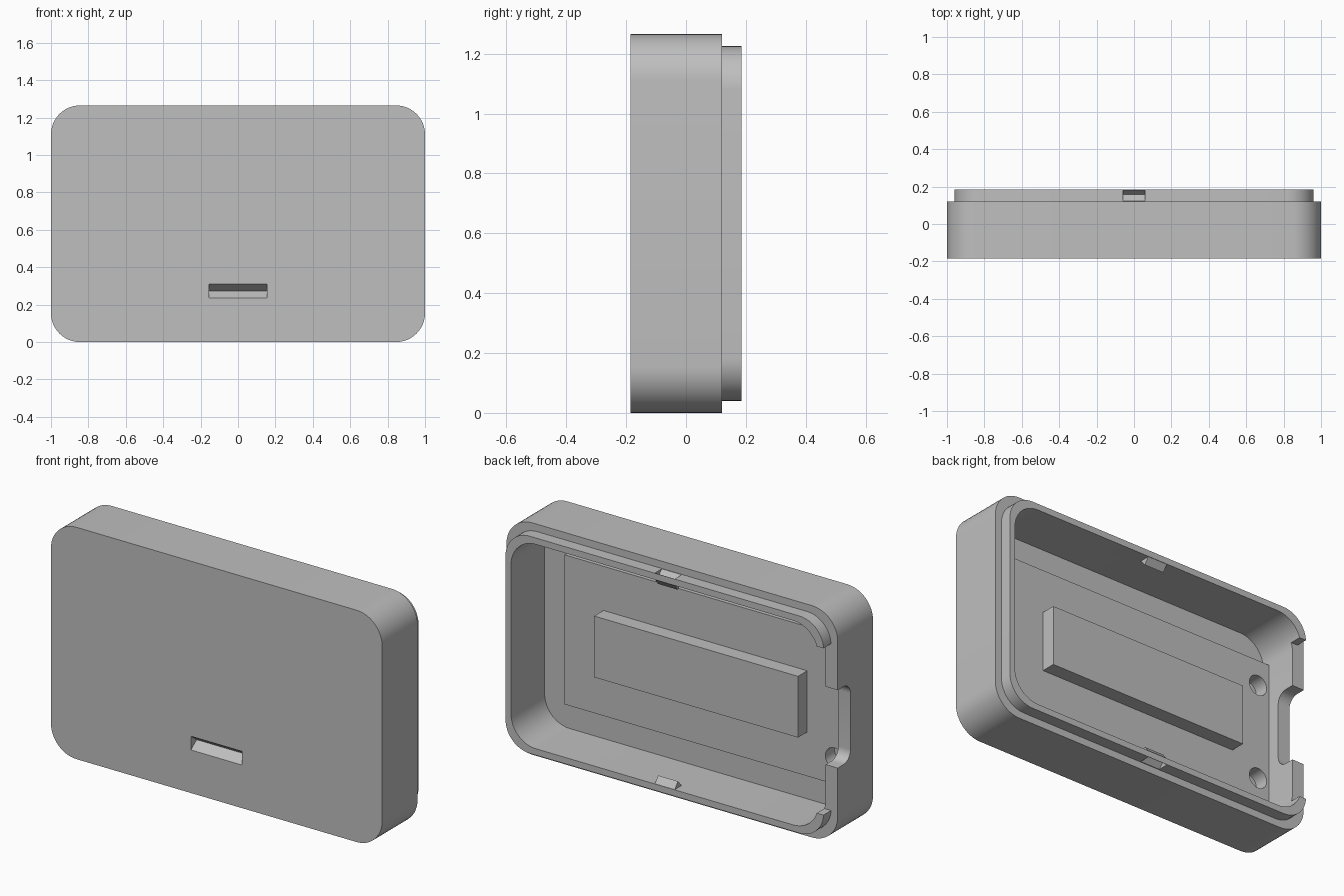
import bpy, bmesh, math
from mathutils import Vector

if "Cube" in bpy.data.objects:
    bpy.data.objects.remove(bpy.data.objects["Cube"], do_unlink=True)

grey = bpy.data.materials.new("plain grey")
grey.use_nodes = True
grey.diffuse_color = (0.52, 0.52, 0.52, 1)
grey.node_tree.nodes["Principled BSDF"].inputs["Base Color"].default_value = (0.52, 0.52, 0.52, 1)

HEIGHT = 1.265
MID = HEIGHT / 2
FRONT, SEAM, BACK, FLOOR, PAD = -0.185, 0.12, 0.185, -0.105, -0.06


def rounded(a0, a1, b0, b1, r, steps=12):
    """Outline of a rectangle with rounded corners."""
    pts = []
    centres = ((a1 - r, b1 - r), (a0 + r, b1 - r), (a0 + r, b0 + r), (a1 - r, b0 + r))
    for k, (ca, cb) in enumerate(centres):
        for i in range(steps + 1):
            t = math.pi / 2 * (k + i / steps)
            pts.append((ca + r * math.cos(t), cb + r * math.sin(t)))
    return pts


def prism(name, pts, axis, start, end):
    """Extrude an outline: (x, z) points along y, or (y, z) points along x."""
    bm = bmesh.new()
    place = (lambda p: (p[0], start, p[1])) if axis == "y" else (lambda p: (start, p[0], p[1]))
    face = bm.faces.new([bm.verts.new(place(p)) for p in pts])
    moved = bmesh.ops.extrude_face_region(bm, geom=[face])["geom"]
    shift = Vector((0, end - start, 0)) if axis == "y" else Vector((end - start, 0, 0))
    bmesh.ops.translate(bm, vec=shift, verts=[g for g in moved if isinstance(g, bmesh.types.BMVert)])
    bmesh.ops.remove_doubles(bm, verts=bm.verts, dist=1e-5)
    bmesh.ops.recalc_face_normals(bm, faces=bm.faces)
    mesh = bpy.data.meshes.new(name)
    bm.to_mesh(mesh)
    bm.free()
    mesh.materials.append(grey)
    obj = bpy.data.objects.new(name, mesh)
    bpy.context.collection.objects.link(obj)
    return obj


def rect(a0, a1, b0, b1):
    return [(a0, b0), (a1, b0), (a1, b1), (a0, b1)]


def combine(obj, tool, operation, keep=False):
    mod = obj.modifiers.new("shape", "BOOLEAN")
    mod.operation, mod.solver, mod.object = operation, "EXACT", tool
    bpy.context.view_layer.objects.active = obj
    bpy.ops.object.modifier_apply(modifier=mod.name)
    if not keep:
        bpy.data.objects.remove(tool, do_unlink=True)


# Outer case and the stepped lip, which is open along the port side
case = prism("case_shell", rounded(-1, 1, 0, HEIGHT, 0.155), "y", FRONT, SEAM)
lip = prism("lip", rounded(-0.96, 0.96, 0.04, HEIGHT - 0.04, 0.145), "y", SEAM - 0.03, BACK)
combine(lip, prism("lip_gap", rect(-1.1, -0.8, MID - 0.455, MID + 0.455), "y", SEAM, 0.3), "DIFFERENCE")
combine(case, lip, "UNION")

# Hollow inside
inset = 0.075
combine(case, prism("cavity", rounded(-0.927, 0.927, inset, HEIGHT - inset, 0.15), "y", FLOOR, 0.4), "DIFFERENCE")

# Snap catches: ridge inside the lip and matching groove outside, top and bottom
for side in (-1, 1):
    def z(depth):
        return MID + side * (MID - depth)
    ridge = [(SEAM + 0.003, z(0.06)), (SEAM + 0.003, z(inset)), (0.155, z(0.11)), (BACK - 0.002, z(inset)),
             (BACK - 0.002, z(0.06))]
    combine(case, prism("ridge", ridge, "x", -0.06, 0.06), "UNION")
    groove = [(SEAM + 0.004, z(0.039)), (SEAM + 0.004, z(0.04)), (0.157, z(0.075)), (BACK - 0.002, z(0.04)),
              (BACK - 0.002, z(0.039))]
    combine(case, prism("groove", groove, "x", -0.06, 0.06), "DIFFERENCE")

# Rounded port notch in the side wall
combine(case, prism("port", rounded(0.01, 0.3, 0.42, 0.845, 0.06), "x", -1.1, -0.85), "DIFFERENCE")

# V-shaped finger slot in the front
slot = [(FRONT - 0.01, 0.235), (FRONT, 0.235), (FRONT + 0.05, 0.272), (FRONT, 0.31), (FRONT - 0.01, 0.31)]
combine(case, prism("slot", slot, "x", -0.155, 0.155), "DIFFERENCE")

# Raised floor pad and the block on it
pad = prism("floor_pad", rect(-0.94, 0.775, MID - 0.408, MID + 0.408), "y", FLOOR - 0.005, PAD)
block = prism("raised_block", rect(-0.69, 0.54, MID - 0.167, MID + 0.167), "y", PAD - 0.005, PAD + 0.08)

# Two blind round holes through the pad into the floor
for side in (-1, 1):
    c, r = MID + side * 0.266, 0.056
    hole = prism("hole", rounded(-0.855 - r, -0.855 + r, c - r, c + r, r, 8), "y", -0.14, PAD + 0.05)
    combine(pad, hole, "DIFFERENCE", keep=True)
    combine(case, hole, "DIFFERENCE")

# Smooth curved corners, crisp edges
bpy.ops.object.select_all(action="DESELECT")
for obj in (case, pad, block):
    obj.select_set(True)
bpy.context.view_layer.objects.active = case
bpy.ops.object.shade_smooth_by_angle(angle=math.radians(25))
